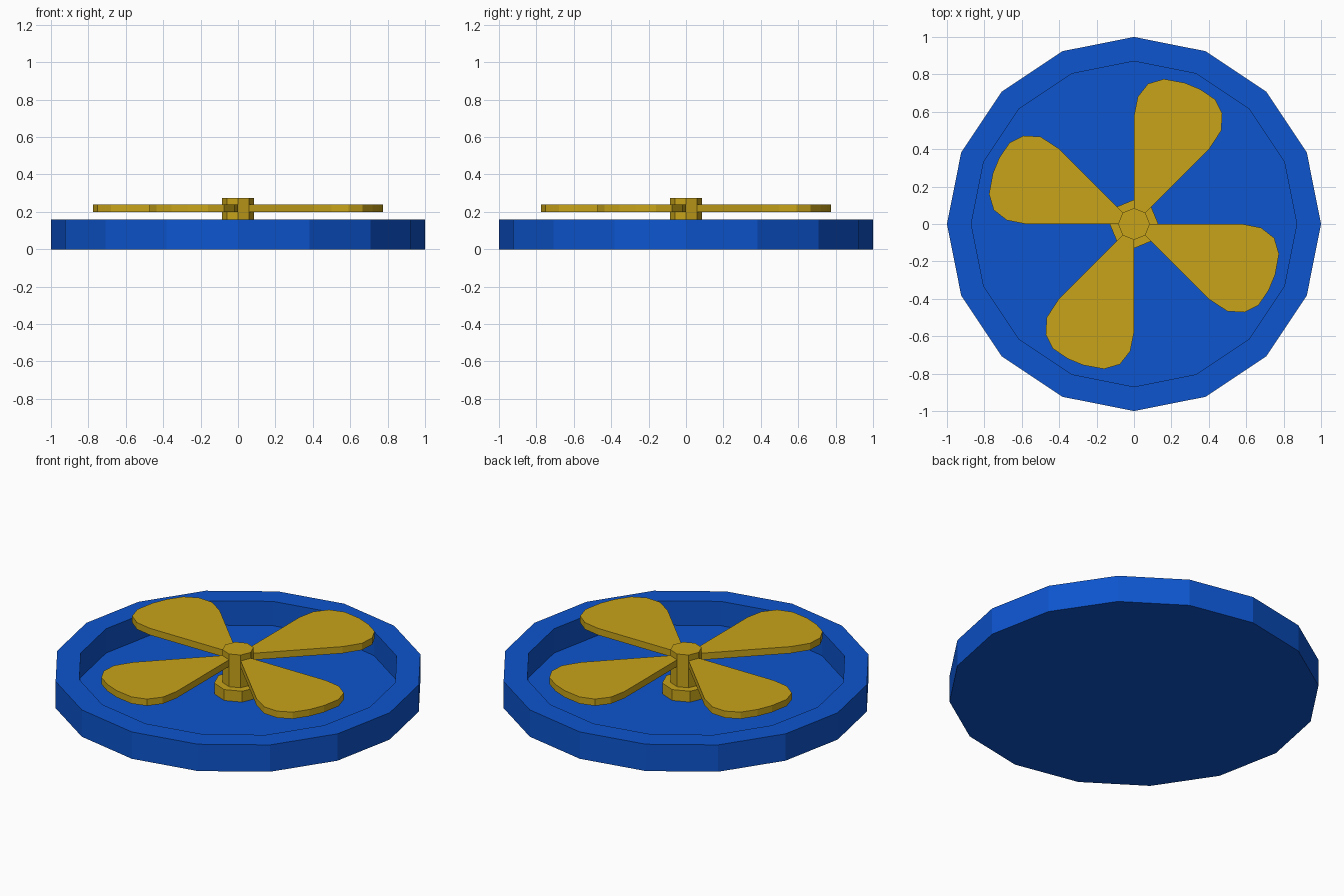
import bpy, bmesh
from math import cos, sin, pi

if "Cube" in bpy.data.objects:
    bpy.data.objects.remove(bpy.data.objects["Cube"])


def material(name, color):
    m = bpy.data.materials.new(name)
    m.diffuse_color = color
    m.use_nodes = True
    m.node_tree.nodes["Principled BSDF"].inputs["Base Color"].default_value = m.diffuse_color
    return m


def ring(n, r, turn=0.0):
    return [(r * cos(2 * pi * i / n + turn), r * sin(2 * pi * i / n + turn)) for i in range(n)]


def finish(name, bm, mat):
    bmesh.ops.recalc_face_normals(bm, faces=bm.faces[:])
    me = bpy.data.meshes.new(name)
    bm.to_mesh(me)
    bm.free()
    me.materials.append(mat)
    ob = bpy.data.objects.new(name, me)
    bpy.context.collection.objects.link(ob)
    return ob


def stacked(name, n, levels, mat):
    """Closed solid through a series of (radius, height) rings, capped at both ends."""
    bm = bmesh.new()
    rings = [[bm.verts.new((x, y, z)) for x, y in ring(n, r)] for r, z in levels]
    for a, b in zip(rings, rings[1:]):
        for i in range(n):
            j = (i + 1) % n
            bm.faces.new((a[i], a[j], b[j], b[i]))
    bm.faces.new(rings[0])
    bm.faces.new(rings[-1])
    return finish(name, bm, mat)


def plate(name, outline, z0, z1, turn, mat):
    """Flat outline turned about z and extruded upward."""
    bm = bmesh.new()
    c, s = cos(turn), sin(turn)
    face = bm.faces.new([bm.verts.new((x * c - y * s, x * s + y * c, z0)) for x, y in outline])
    up = bmesh.ops.extrude_face_region(bm, geom=[face], use_keep_orig=True)["geom"]
    for v in up:
        if isinstance(v, bmesh.types.BMVert):
            v.co.z = z1
    return finish(name, bm, mat)


blue = material("blue", (0.004, 0.09, 0.62, 1))
gold = material("gold", (0.58, 0.37, 0.01, 1))

# Shallow sixteen-sided dish with a thick rim
stacked("dish", 16, [(1, 0), (1, 0.16), (0.87, 0.16), (0.87, 0.015)], blue)

# Eight-sided hub: wide foot and slimmer shaft
stacked("hub", 8, [(0.13, 0.015), (0.13, 0.08), (0.085, 0.08), (0.085, 0.275)], gold)

# Four rounded blades, each rooted on one side of the shaft
blade = [(0.0, 0.085), (0.0, 0.58), (0.02, 0.68), (0.075, 0.75), (0.16, 0.775),
         (0.27, 0.755), (0.355, 0.72), (0.435, 0.665), (0.472, 0.59),
         (0.467, 0.5), (0.405, 0.405), (0.06, 0.06)]
for k in range(4):
    plate(f"blade_{k + 1}", blade, 0.2, 0.24, k * pi / 2, gold)
